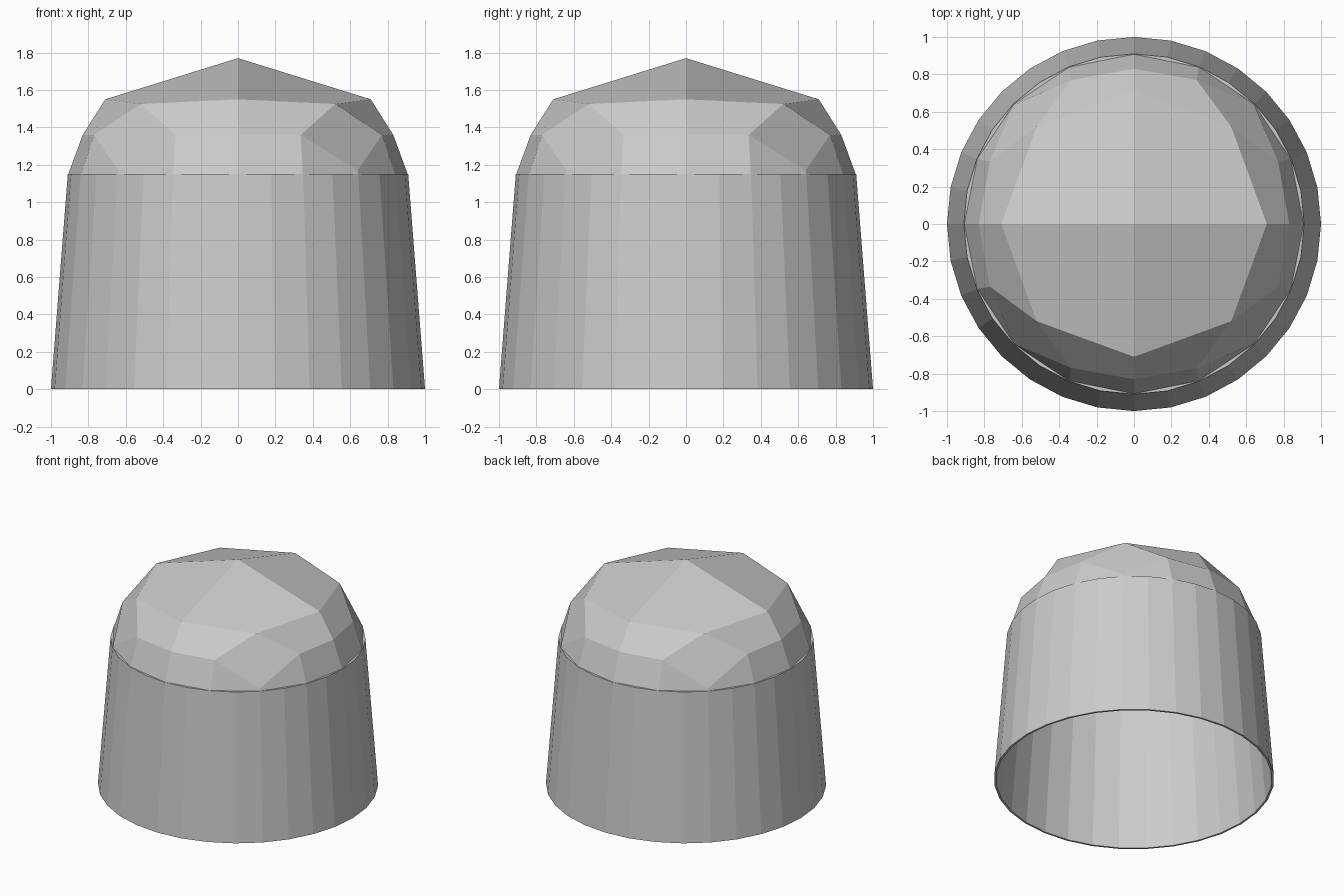
import bpy, bmesh
from math import cos, sin, pi

if "Cube" in bpy.data.objects:
    bpy.data.objects.remove(bpy.data.objects["Cube"])


def make_object(name, bm):
    bmesh.ops.remove_doubles(bm, verts=bm.verts, dist=0.001)
    bmesh.ops.recalc_face_normals(bm, faces=bm.faces)
    mesh = bpy.data.meshes.new(name)
    bm.to_mesh(mesh)
    bm.free()
    obj = bpy.data.objects.new(name, mesh)
    bpy.context.collection.objects.link(obj)
    return obj


# Tapered thin wall, open at the bottom, with a narrow ledge at the top
def tapered_wall(name, profile, sides):
    bm = bmesh.new()
    rings = [[bm.verts.new((r * cos(2 * pi * i / sides), r * sin(2 * pi * i / sides), z))
              for i in range(sides)] for r, z in profile]
    for k, a in enumerate(rings):
        b = rings[(k + 1) % len(rings)]
        for i in range(sides):
            j = (i + 1) % sides
            bm.faces.new((a[i], a[j], b[j], b[i]))
    return make_object(name, bm)


tapered_wall("outer_wall", [(1.0, 0), (0.91, 1.15), (0.885, 1.15), (0.985, 0)], 32)

# Faceted cap: one quarter of a quad grid, repeated four times
apex, mid, diag = (0, 0, 1.77), (0.71, 0, 1.55), (0.52, 0.52, 1.525)
edge, side, corner = (0.83, 0, 1.36), (0.77, 0.335, 1.36), (0.64, 0.64, 1.17)
base, base_side = (0.908, 0, 1.148), (0.839, 0.347, 1.148)
base_corner = (0.642, 0.642, 1.148)


def flip(p):
    return (p[1], p[0], p[2])


half = [(mid, edge, side, diag), (edge, base, base_side, side),
        (side, base_side, base_corner, corner)]
quarter = [(apex, mid, diag, flip(mid)), (diag, side, corner, flip(side))]
quarter += half + [tuple(flip(p) for p in reversed(f)) for f in half]

bm = bmesh.new()
for q in range(4):
    c, s = round(cos(q * pi / 2)), round(sin(q * pi / 2))
    for face in quarter:
        bm.faces.new([bm.verts.new((c * x - s * y, s * x + c * y, z)) for x, y, z in face])
make_object("faceted_cap", bm)
